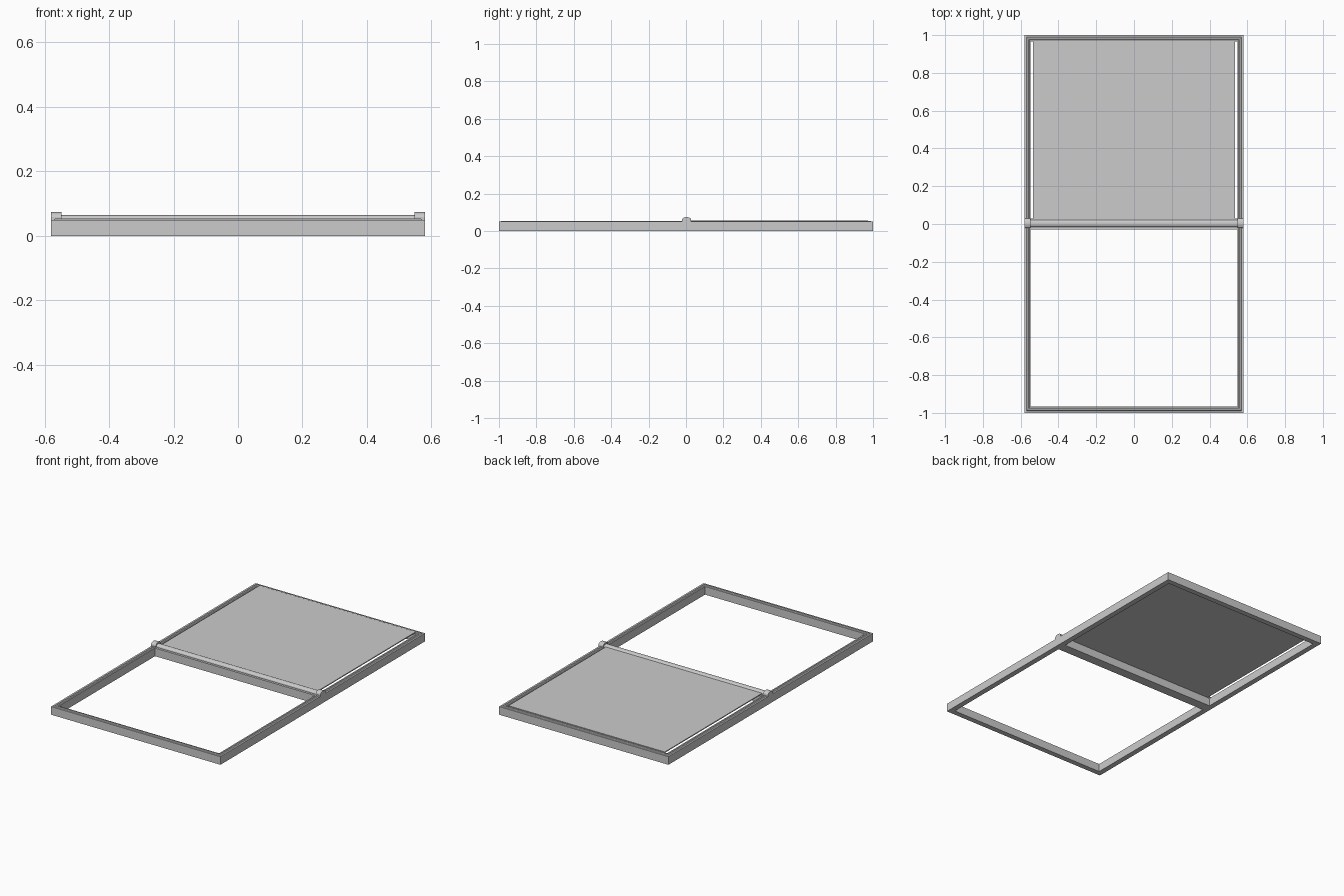
import bpy, bmesh, math

if "Cube" in bpy.data.objects:
    bpy.data.objects.remove(bpy.data.objects["Cube"])

grey = bpy.data.materials.new("plain grey")
grey.diffuse_color = (0.6, 0.6, 0.6, 1)
grey.use_nodes = True
grey.node_tree.nodes["Principled BSDF"].inputs["Base Color"].default_value = grey.diffuse_color


def finish(name, bm):
    bmesh.ops.recalc_face_normals(bm, faces=bm.faces)
    me = bpy.data.meshes.new(name)
    bm.to_mesh(me)
    bm.free()
    me.materials.append(grey)
    ob = bpy.data.objects.new(name, me)
    bpy.context.collection.objects.link(ob)
    return ob


def box(name, x0, x1, y0, y1, z0, z1):
    return extrude_x(name, [(y0, z0), (y1, z0), (y1, z1), (y0, z1)], x0, x1)


def extrude_x(name, profile, x0, x1):
    """Extrude a closed (y, z) profile along x."""
    bm = bmesh.new()
    a = [bm.verts.new((x0, y, z)) for y, z in profile]
    b = [bm.verts.new((x1, y, z)) for y, z in profile]
    n = len(profile)
    for i in range(n):
        j = (i + 1) % n
        bm.faces.new((a[i], a[j], b[j], b[i]))
    bm.faces.new(a)
    bm.faces.new(b)
    return finish(name, bm)


def ring(name, hx, y0, y1, profile):
    """Sweep a closed (inset, z) profile round a rectangle with mitred corners."""
    bm = bmesh.new()
    loops = []
    for sx, sy in ((-1, -1), (1, -1), (1, 1), (-1, 1)):
        loops.append([bm.verts.new((sx * (hx - d),
                                    (y0 + d) if sy < 0 else (y1 - d), z))
                      for d, z in profile])
    n = len(profile)
    for c in range(4):
        a, b = loops[c], loops[(c + 1) % 4]
        for i in range(n):
            j = (i + 1) % n
            bm.faces.new((a[i], a[j], b[j], b[i]))
    return finish(name, bm)


# outer frame with a low raised bead along its top
ring("outer_frame", 0.58, -1, 1,
     [(0, 0), (0, 0.05), (0.010, 0.05), (0.014, 0.054), (0.022, 0.054),
      (0.026, 0.05), (0.033, 0.05), (0.033, 0)])

# middle cross bar
box("cross_bar", -0.55, 0.55, -0.03, 0.03, 0, 0.05)

# flat sheet covering the back half
box("cover_sheet", -0.535, 0.535, 0.02, 0.972, 0.051, 0.057)


# rounded rod on the cross bar, with a taller cap at each end
def dome(r, base, top, yc=0.0, steps=8):
    pts = [(yc - r, base), (yc + r, base)]
    for i in range(steps + 1):
        t = math.pi * i / steps
        pts.append((yc + r * math.cos(t), top - r * 0.6 * (1 - math.sin(t))))
    return pts


extrude_x("hinge_rod", dome(0.019, 0.045, 0.065, 0.003), -0.55, 0.55)
for side, s in (("left", -1), ("right", 1)):
    extrude_x("hinge_cap_" + side, dome(0.025, 0.045, 0.074, 0.003),
              min(s * 0.548, s * 0.58), max(s * 0.548, s * 0.58))
